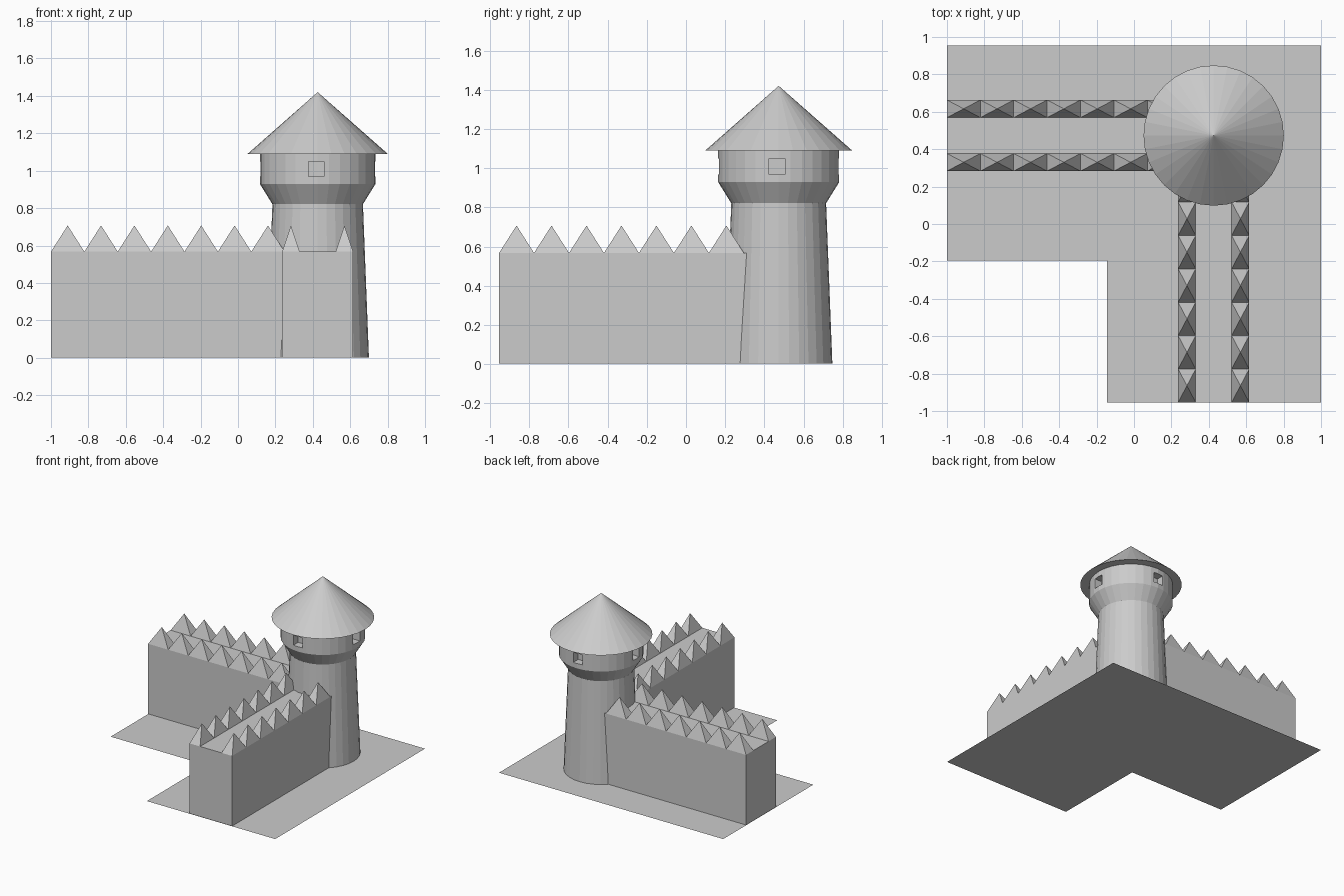
import bpy, bmesh
from math import sin, cos, pi

if "Cube" in bpy.data.objects:
    bpy.data.objects.remove(bpy.data.objects["Cube"])

TX, TY = 0.426, 0.473      # tower axis, where both walls meet
X0, Y0 = -1.0, -0.954      # free ends of the walls
HALF = 0.19                # half thickness of the walls
DECK, PEAK = 0.567, 0.707  # wall top and spike tip heights
SIDES = 32


def finish(name, bm):
    bmesh.ops.recalc_face_normals(bm, faces=bm.faces)
    me = bpy.data.meshes.new(name)
    bm.to_mesh(me)
    bm.free()
    ob = bpy.data.objects.new(name, me)
    bpy.context.collection.objects.link(ob)
    return ob


def add_box(bm, lo, hi):
    v = [bm.verts.new((x, y, z)) for z in (lo[2], hi[2])
         for x, y in ((lo[0], lo[1]), (hi[0], lo[1]), (hi[0], hi[1]), (lo[0], hi[1]))]
    bm.faces.new(v[3::-1])
    bm.faces.new(v[4:])
    for i in range(4):
        j = (i + 1) % 4
        bm.faces.new((v[i], v[j], v[j + 4], v[i + 4]))


def add_pyramid(bm, x0, y0, x1, y1):
    b = [bm.verts.new((x, y, DECK)) for x, y in ((x0, y0), (x1, y0), (x1, y1), (x0, y1))]
    tip = bm.verts.new(((x0 + x1) / 2, (y0 + y1) / 2, PEAK))
    bm.faces.new(b[::-1])
    for i in range(4):
        bm.faces.new((b[i], b[(i + 1) % 4], tip))


def lathe(name, profile):
    """Closed solid turned about the tower axis; radius 0 makes a point."""
    bm = bmesh.new()
    rings = []
    for r, z in profile:
        n = SIDES if r > 0 else 1
        rings.append([bm.verts.new((TX + r * sin(2 * pi * k / SIDES),
                                    TY + r * cos(2 * pi * k / SIDES), z)) for k in range(n)])
    for a, b in zip(rings, rings[1:]):
        for k in range(SIDES):
            j = (k + 1) % SIDES
            if len(b) == 1:
                bm.faces.new((a[k], a[j], b[0]))
            else:
                bm.faces.new((a[k], a[j], b[j], b[k]))
    bm.faces.new(rings[0])
    if len(rings[-1]) > 1:
        bm.faces.new(rings[-1])
    return finish(name, bm)


# L-shaped ground sheet
bm = bmesh.new()
outline = [(-1, 0.954), (-1, -0.194), (-0.145, -0.194), (-0.145, Y0), (1, Y0), (1, 0.954)]
bm.faces.new([bm.verts.new((x, y, 0)) for x, y in outline])
finish("ground", bm)


# Walls, each with two rows of pyramid spikes
def wall(name, start, end, mid, swap):
    def pt(along, across):
        return (across, along) if swap else (along, across)
    bm = bmesh.new()
    add_box(bm, (*pt(start, mid - HALF), 0.002), (*pt(end, mid + HALF), DECK))
    finish(name, bm)
    bm = bmesh.new()
    step, w = 0.1785, 0.094
    for i in range(7):
        a = start + i * step
        for c in (mid - HALF, mid + HALF - w):
            add_pyramid(bm, *pt(a, c), *pt(a + step, c + w))
    finish(name + "_spikes", bm)


wall("left_wall", X0, TX - 0.08, TY, False)
wall("front_wall", Y0, TY - 0.08, TX, True)

# Tower body: tapered shaft, flared neck, lookout drum
tower = lathe("tower", [(0.274, 0.002), (0.242, 0.821), (0.309, 0.929), (0.309, 1.09)])

# Window pockets on four sides
bm = bmesh.new()
h, inner, outer = 0.041, 0.245, 0.36
for s in (-1, 1):
    a, b = sorted((s * inner, s * outer))
    add_box(bm, (TX + a, TY - h - 0.008, 0.968), (TX + b, TY + h - 0.008, 1.049))
    add_box(bm, (TX - h - 0.008, TY + a, 0.968), (TX + h - 0.008, TY + b, 1.049))
cutter = finish("window_cutter", bm)
cutter.hide_render = True
cutter.hide_set(True)
mod = tower.modifiers.new("windows", 'BOOLEAN')
mod.operation = 'DIFFERENCE'
mod.solver = 'EXACT'
mod.object = cutter

# Conical roof
lathe("roof", [(0.375, 1.09), (0, 1.42)])
